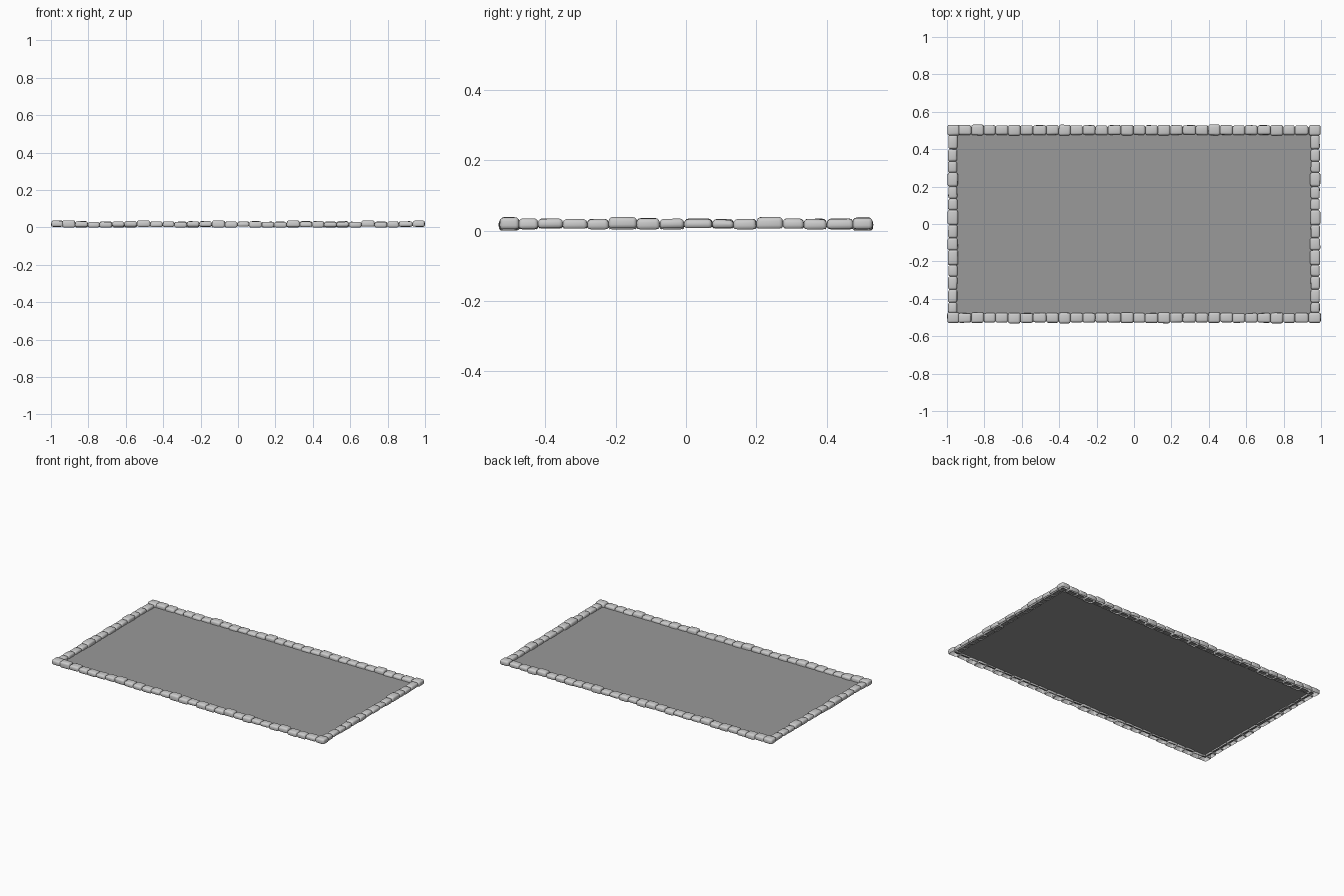
import bpy, bmesh, random
from mathutils import Vector

if "Cube" in bpy.data.objects:
    bpy.data.objects.remove(bpy.data.objects["Cube"])

random.seed(4)
FLOOR_Z = 0.013


def grey(name, v):
    m = bpy.data.materials.new(name)
    m.diffuse_color = (v, v, v, 1)
    m.use_nodes = True
    m.node_tree.nodes["Principled BSDF"].inputs["Base Color"].default_value = m.diffuse_color
    return m


STONE = grey("stone", 0.53)
PAVING = grey("paving", 0.32)


def add_stone(bm, x0, x1, y0, y1, z0, z1):
    """Rounded, slightly uneven stone shell with an open underside."""
    t = bmesh.new()
    bmesh.ops.create_cube(t, size=1)
    size = Vector((x1 - x0, y1 - y0, z1 - z0))
    mid = Vector((x0 + x1, y0 + y1, z0 + z1)) / 2
    for v in t.verts:
        top = v.co.z > 0
        k = 0.95 if top else 1.0
        v.co = Vector((v.co.x * size.x * k, v.co.y * size.y * k, v.co.z * size.z)) + mid
        v.co.x += random.uniform(-.0015, .0015)
        v.co.y += random.uniform(-.0015, .0015)
        if top:
            v.co.z -= random.uniform(0, .003)
    bmesh.ops.bevel(t, geom=t.edges[:], offset=0.011, segments=3, profile=0.5,
                    affect='EDGES', clamp_overlap=True)
    t.normal_update()
    under = [f for f in t.faces if f.normal.z < -0.8]
    bmesh.ops.delete(t, geom=under, context='FACES')
    # copy into the border mesh
    vmap = {v: bm.verts.new(v.co) for v in t.verts}
    for f in t.faces:
        bm.faces.new([vmap[v] for v in f.verts]).smooth = True
    t.free()


def finish(name, bm, mat):
    # rest the lowest stones on the ground
    me = bpy.data.meshes.new(name)
    bm.to_mesh(me)
    bm.free()
    me.materials.append(mat)
    ob = bpy.data.objects.new(name, me)
    bpy.context.collection.objects.link(ob)
    bpy.ops.object.select_all(action='DESELECT')
    ob.select_set(True)
    bpy.context.view_layer.objects.active = ob
    bpy.ops.object.shade_smooth_by_angle(angle=0.8)
    return ob


# floor slab
bm = bmesh.new()
bm.faces.new([bm.verts.new((x, y, FLOOR_Z)) for x, y in
              ((-.97, -.5), (.97, -.5), (.97, .5), (-.97, .5))])
finish("floor", bm, PAVING)

# joint positions: long sides repeat every six stones
pattern = (0, .07, .137, .2, .267, .333)
long_joints = [-.94 + .4 * k + p for k in range(5) for p in pattern][:29] + [.932]
long_joints = long_joints[:28] + [.932]
short_joints = [-.475, -.42, -.35, -.28, -.22, -.14, -.075, -.005,
                .075, .135, .2, .275, .335, .4, .475]

# front and back stone borders
for name, s in (("front_border", -1), ("back_border", 1)):
    bm = bmesh.new()
    for i in range(len(long_joints) - 1):
        wide = (i + 1) % 12 in (2, 5, 9)
        w = .029 if wide else .026
        top = .039 if i % 6 == 0 else random.uniform(.031, .035)
        y = s * .502 + random.uniform(-.001, .001)
        add_stone(bm, long_joints[i] - .001, long_joints[i + 1] + .001, y - w, y + w,
                  random.choice((-.001, .002, .004)), top)
    finish(name, bm, STONE)

# left and right stone borders
for name, s in (("left_border", -1), ("right_border", 1)):
    bm = bmesh.new()
    for i in range(len(short_joints) - 1):
        tall = i in (4, 10)
        w = .028 if i in (4, 5, 7, 10) else .025
        top = .039 if tall else random.uniform(.032, .036)
        x = s * .969 + random.uniform(-.001, .001)
        add_stone(bm, x - w, x + w, short_joints[i] - .001, short_joints[i + 1] + .001,
                  random.choice((.002, .004, .006)), top)
    finish(name, bm, STONE)

# corner stones
bm = bmesh.new()
for sx in (-1, 1):
    for sy in (-1, 1):
        xs = sorted((sx * .933, sx * .999))
        ys = sorted((sy * .473, sy * .53))
        add_stone(bm, *xs, *ys, .003, .038)
finish("corner_stones", bm, STONE)
